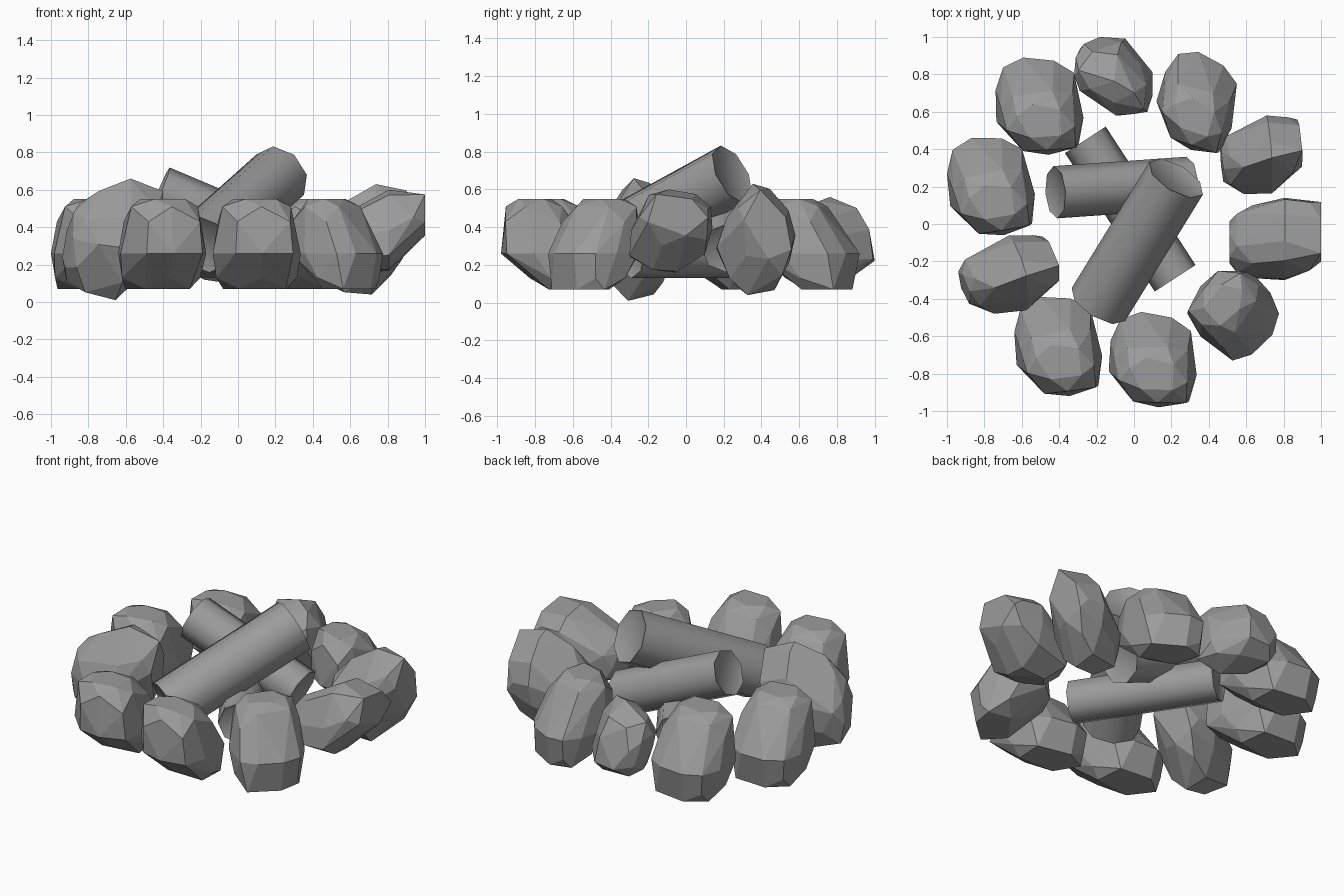
import bpy
import bmesh
from math import radians
from mathutils import Euler, Vector

default_cube = bpy.data.objects.get("Cube")
if default_cube:
    bpy.data.objects.remove(default_cube, do_unlink=True)

grey = bpy.data.materials.new("stone_grey")
grey.use_nodes = True
colour = (0.33, 0.33, 0.33, 1)
grey.diffuse_color = colour
grey.node_tree.nodes["Principled BSDF"].inputs["Base Color"].default_value = colour


def add_object(name, bm):
    """Turn a bmesh into a linked object with the grey material."""
    bmesh.ops.recalc_face_normals(bm, faces=bm.faces)
    mesh = bpy.data.meshes.new(name)
    bm.to_mesh(mesh)
    bm.free()
    mesh.materials.append(grey)
    obj = bpy.data.objects.new(name, mesh)
    bpy.context.collection.objects.link(obj)
    return obj


# Waist outline of the boulder, seen from above
outline = [(-.06, .25), (.1, .22), (.2, .15), (.23, -.08), (.19, -.22),
           (.03, -.25), (-.11, -.21), (-.23, -.06), (-.22, .1), (-.17, .21)]

# Leaning boulder rings: height, x scale, y scale, shift in y, first point, step
rings = [(0, .8, .46, .1, 0, 2), (.06, .92, .64, .06, 1, 2),
         (.19, 1, 1, 0, 0, 1), (.36, .92, .76, -.06, 0, 2),
         (.44, .78, .62, -.07, 1, 2), (.48, .55, .36, -.08, 0, 2)]


def boulder(name, centre, size, turn):
    """Faceted hull, turned and fitted into the given box."""
    rotation = Euler([radians(a) for a in turn], "ZYX").to_matrix()
    points = [rotation @ Vector((x * wide, y * deep + shift, height - .24))
              for height, wide, deep, shift, first, step in rings
              for x, y in outline[first::step]]
    low = Vector([min(p[i] for p in points) for i in range(3)])
    high = Vector([max(p[i] for p in points) for i in range(3)])
    bm = bmesh.new()
    for p in points:
        bm.verts.new([centre[i] + ((p[i] - low[i]) / (high[i] - low[i]) - .5) * size[i]
                      for i in range(3)])
    hull = bmesh.ops.convex_hull(bm, input=bm.verts)
    loose = {v for v in hull["geom_interior"] + hull["geom_unused"]
             if isinstance(v, bmesh.types.BMVert)}
    bmesh.ops.delete(bm, geom=list(loose), context="VERTS")
    bmesh.ops.dissolve_limit(bm, angle_limit=radians(9), verts=bm.verts, edges=bm.edges)
    return add_object(name, bm)


# Ring of boulders: name, centre, size, turn
boulders = [
    ("back_right_rock", (-.505, .63, .31), (.47, .52, .48), (0, 0, 5)),
    ("back_rock", (-.11, .79, .33), (.42, .42, .46), (200, -80, 0)),
    ("back_left_rock", (.335, .65, .31), (.43, .54, .48), (0, 0, -15)),
    ("left_back_rock", (.68, .37, .335), (.44, .42, .59), (45, -85, 0)),
    ("left_rock", (.755, -.08, .38), (.49, .44, .44), (70, -90, 0)),
    ("front_left_rock", (.53, -.49, .31), (.49, .48, .48), (0, 0, -130)),
    ("front_rock", (.1, -.725, .31), (.47, .51, .48), (0, 0, 0)),
    ("front_right_rock", (-.405, -.655, .31), (.47, .53, .48), (0, 0, 8)),
    ("right_front_rock", (-.67, -.27, .335), (.54, .42, .65), (45, -75, 0)),
    ("right_rock", (-.765, .2, .31), (.47, .52, .48), (0, 0, 10)),
]
for rock in boulders:
    boulder(*rock)


def log(name, start, end, radius):
    """Eight sided log with smooth bark and sharp, slightly sunken ends."""
    start, end = Vector(start), Vector(end)
    axis = end - start
    bm = bmesh.new()
    bmesh.ops.create_cone(bm, cap_ends=True, segments=8, radius1=radius,
                          radius2=radius, depth=axis.length)
    caps = [f for f in bm.faces if len(f.verts) == 8]
    bmesh.ops.inset_individual(bm, faces=caps, thickness=.015, depth=-.01)
    obj = add_object(name, bm)
    obj.location = (start + end) / 2
    obj.rotation_euler = axis.to_track_quat("Z", "Y").to_euler()
    bpy.ops.object.select_all(action="DESELECT")
    obj.select_set(True)
    bpy.context.view_layer.objects.active = obj
    bpy.ops.object.shade_smooth_by_angle(angle=radians(50))


# Stacked logs
log("top_log", (-.19, -.43, .31), (.225, .245, .68), .168)
log("middle_log", (-.42, .17, .59), (.29, .22, .29), .14)
log("bottom_log", (-.26, .45, .26), (.22, -.29, .26), .13)
